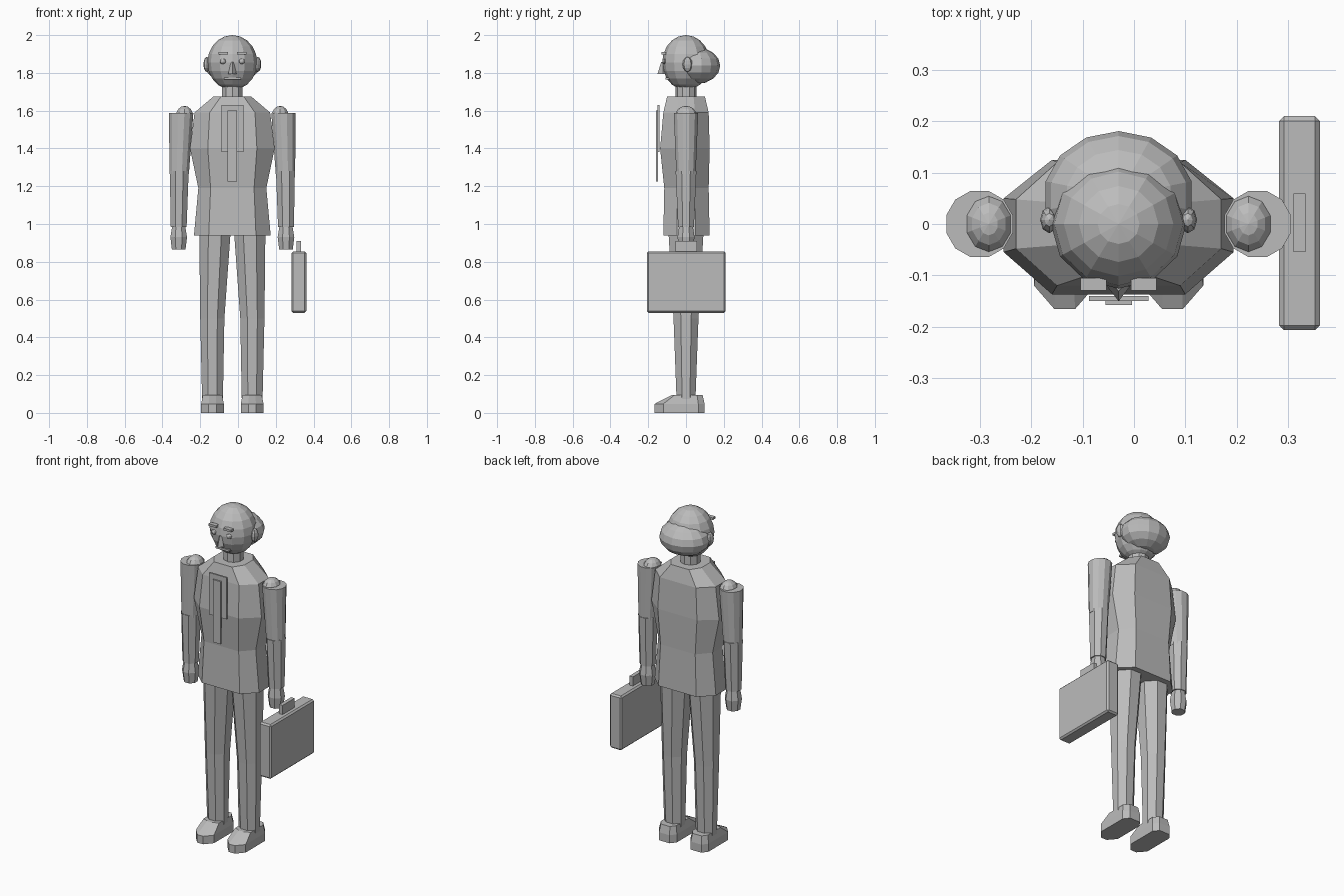
import bpy, bmesh, math
from mathutils import Matrix, Vector

if "Cube" in bpy.data.objects:
    bpy.data.objects.remove(bpy.data.objects["Cube"])

CX = -0.03  # body centre line

grey = bpy.data.materials.new("plain grey")
grey.diffuse_color = (0.5, 0.5, 0.5, 1)
grey.use_nodes = True
grey.node_tree.nodes["Principled BSDF"].inputs["Base Color"].default_value = grey.diffuse_color


def finish(name, bm):
    bmesh.ops.recalc_face_normals(bm, faces=bm.faces)
    me = bpy.data.meshes.new(name)
    bm.to_mesh(me)
    bm.free()
    me.materials.append(grey)
    ob = bpy.data.objects.new(name, me)
    bpy.context.collection.objects.link(ob)
    return ob


def loft(name, rings):
    """Skin a stack of equal-length closed rings and cap both ends."""
    bm = bmesh.new()
    vs = [[bm.verts.new(p) for p in r] for r in rings]
    n = len(vs[0])
    for a, b in zip(vs, vs[1:]):
        for i in range(n):
            j = (i + 1) % n
            bm.faces.new((a[i], a[j], b[j], b[i]))
    bm.faces.new(vs[0][::-1])
    bm.faces.new(vs[-1])
    return finish(name, bm)


def ring(x, y, z, rx, ry, n):
    """Regular ring with flat sides facing the axes."""
    k = 1 / math.cos(math.pi / n) if n < 12 else 1
    return [(x + k * rx * math.cos(2 * math.pi * (i + .5) / n),
             y + k * ry * math.sin(2 * math.pi * (i + .5) / n), z) for i in range(n)]


def ball(name, c, r, u=12, v=8):
    bm = bmesh.new()
    m = Matrix.Translation(c) @ Matrix.Diagonal((*r, 1))
    bmesh.ops.create_uvsphere(bm, u_segments=u, v_segments=v, radius=1, matrix=m)
    return finish(name, bm)


def box(name, lo, hi, bevel=0):
    lo, hi = Vector(lo), Vector(hi)
    bm = bmesh.new()
    m = Matrix.Translation((lo + hi) / 2) @ Matrix.Diagonal((*(hi - lo), 1))
    bmesh.ops.create_cube(bm, size=1, matrix=m)
    if bevel:
        bmesh.ops.bevel(bm, geom=bm.edges[:], offset=bevel, segments=1, affect='EDGES')
    return finish(name, bm)


# jacket: eight-sided loft (half width, front half width, front y, back y, z)
rings = []
for a, f, y0, y1, z in [(.203, .125, -.12, .125, .94), (.18, .115, -.115, .12, 1.19),
                        (.224, .13, -.137, .125, 1.40), (.2, .12, -.12, .12, 1.59),
                        (.1, .06, -.1, .1, 1.675)]:
    s = .4
    rings.append([(CX + x, y, z) for x, y in
                  [(-f, y0), (f, y0), (a, s * y0), (a, s * y1),
                   (f, y1), (-f, y1), (-a, s * y1), (-a, s * y0)]])
loft("jacket", rings)

# shirt front and tie plates
box("shirt_front", (CX - .058, -.15, 1.38), (CX + .058, -.14, 1.63))
box("tie", (CX - .026, -.158, 1.225), (CX + .026, -.149, 1.60))

# neck, head and hair
loft("neck", [ring(CX, 0, z, .054, .054, 10) for z in (1.65, 1.75)])
ball("head", (CX, 0, 1.855), (.132, .126, .145), 12, 10)
ball("hair", (CX, .055, 1.838), (.146, .126, .097), 14, 8)

# face
loft("nose", [[(CX + r * dx, -.122 + r * dy * 1.3, z) for dx, dy in
               [(1, 0), (0, 1), (-1, 0), (0, -1)]] for r, z in [(.022, 1.795), (.007, 1.858)]])
box("mouth", (CX - .045, -.108, 1.764), (CX + .045, -.085, 1.776))
for side, s in (("left", -1), ("right", 1)):
    ball(side + "_eye", (CX + s * .05, -.113, 1.861), (.018, .012, .014), 8, 6)
    x = CX + s * .049
    box(side + "_brow", (x - .025, -.13, 1.898), (x + .025, -.105, 1.911))
    ball(side + "_ear", (CX + s * .135, .008, 1.845), (.018, .026, .04), 8, 6)

# limbs
for side, s in (("left", -1), ("right", 1)):
    ball(side + "_shoulder", (CX + s * .253, 0, 1.57), (.048, .058, .055), 10, 8)
    loft(side + "_upper_arm", [ring(CX + s * .281, 0, 1.265, .053, .053, 12),
                               ring(CX + s * .271, 0, 1.588, .067, .067, 12)])
    loft(side + "_forearm", [ring(CX + s * .284, 0, .985, .042, .042, 8),
                             ring(CX + s * .281, 0, 1.28, .05, .055, 8)])
    loft(side + "_hand", [ring(CX + s * .284, 0, z, rx, ry, 8) for z, rx, ry in
                          [(.865, .036, .036), (.93, .044, .045), (.99, .034, .036)]])
    loft(side + "_leg", [ring(CX + s * c, 0, z, rx, ry, 8) for z, c, rx, ry in
                         [(.07, .105, .055, .05), (.5, .106, .064, .066), (.96, .092, .083, .093)]])
    # shoe: narrowed toe, sloping instep
    x = CX + s * .105
    half = [(.035, .098), (.06, .065), (.06, -.12), (.02, -.166)]
    plan = half + [(-a, b) for a, b in half[::-1]]
    top = [(a * .85, b * .9 if b > 0 else -.02 + b * .33) for a, b in plan]
    loft(side + "_shoe", [[(x + a, b, 0) for a, b in plan],
                          [(x + a, b, .048) for a, b in plan],
                          [(x + a, b, .095) for a, b in top]])

# briefcase beside the right hand
box("briefcase", (.283, -.207, .53), (.362, .21, .855), .009)
box("briefcase_handle", (.311, -.055, .85), (.334, .059, .91))
